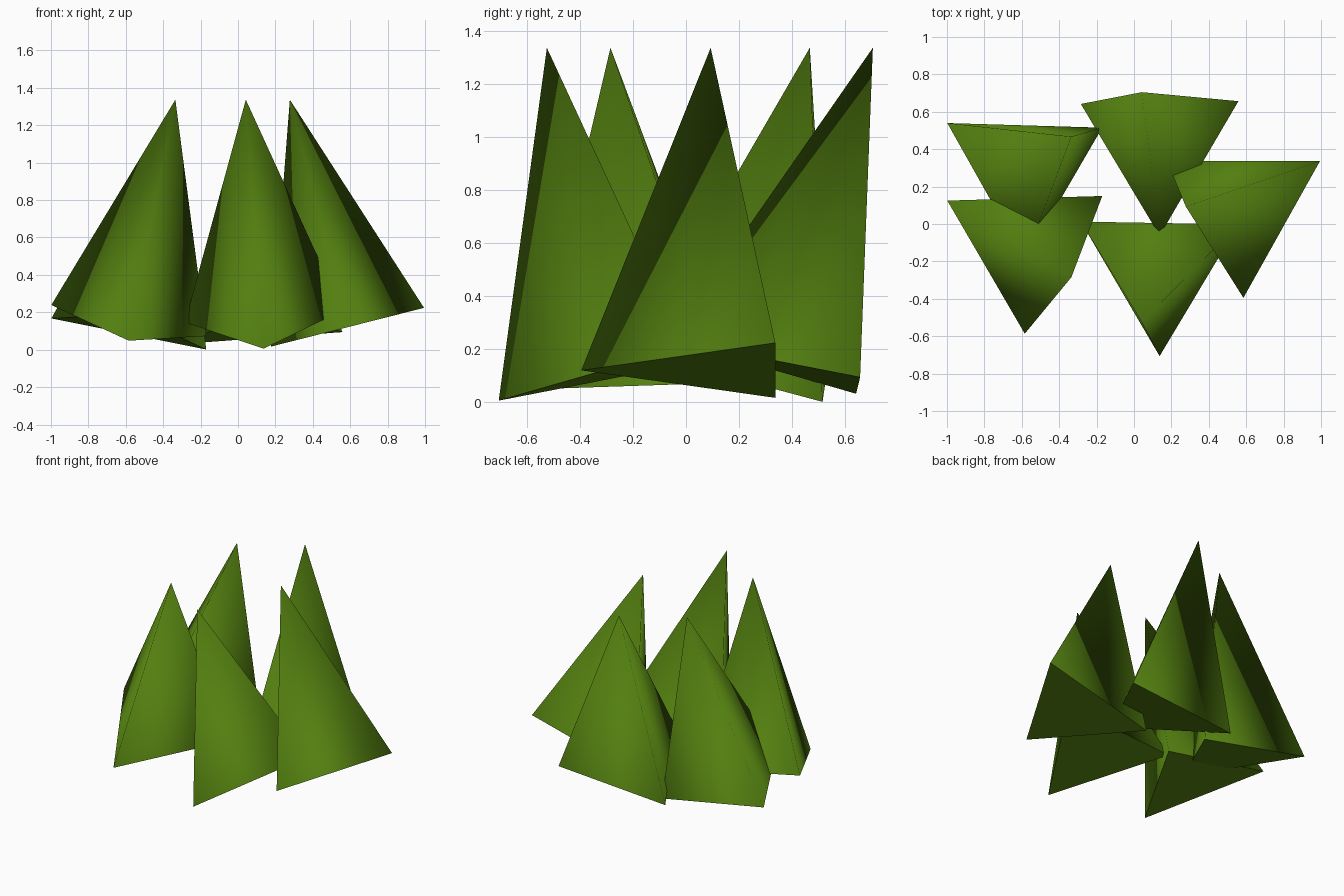
import bpy, bmesh, math
from mathutils import Matrix, Vector

if "Cube" in bpy.data.objects:
    bpy.data.objects.remove(bpy.data.objects["Cube"])

RADIUS, HEIGHT, BASE_Z = 0.488, 1.255, 0.12
TILT = math.sin(math.radians(14.2))

leaf = bpy.data.materials.new("leaf green")
leaf.diffuse_color = (0.085, 0.21, 0.005, 1)
leaf.use_nodes = True
leaf.node_tree.nodes["Principled BSDF"].inputs["Base Color"].default_value = leaf.diffuse_color


def tuft(name, x, y, lean_angle):
    """Three-sided spike whose tip leans towards lean_angle."""
    a = math.radians(lean_angle)
    beta = math.asin(TILT * math.cos(a))
    alpha = math.asin(-TILT * math.sin(a) / math.cos(beta))
    bm = bmesh.new()
    ring = []
    for k in range(3):
        t = math.radians(-90 + 120 * k)
        ring.append(bm.verts.new((RADIUS * math.cos(t), RADIUS * math.sin(t), 0)))
    tip = bm.verts.new((0, 0, HEIGHT))
    # Rounded-shaded sides, crisp flat underside
    for k in range(3):
        bm.faces.new((ring[k], ring[(k + 1) % 3], tip)).smooth = True
    base = bm.faces.new(ring[::-1])
    for e in base.edges:
        e.smooth = False
    bm.transform(Matrix.Translation(Vector((x, y, BASE_Z)))
                 @ Matrix.Rotation(alpha, 4, 'X') @ Matrix.Rotation(beta, 4, 'Y'))
    mesh = bpy.data.meshes.new(name)
    bm.to_mesh(mesh)
    bm.free()
    mesh.materials.append(leaf)
    obj = bpy.data.objects.new(name, mesh)
    bpy.context.collection.objects.link(obj)


# Five spikes in a ring, each leaning one fifth of a turn from the next
for name, x, y, lean in (
    ("right_spike", 0.585, 0.093, 180),
    ("front_spike", 0.137, -0.232, -108),
    ("front_left_spike", -0.584, -0.104, -36),
    ("back_left_spike", -0.584, 0.286, 36),
    ("back_spike", 0.137, 0.412, 108),
):
    tuft(name, x, y, lean)
